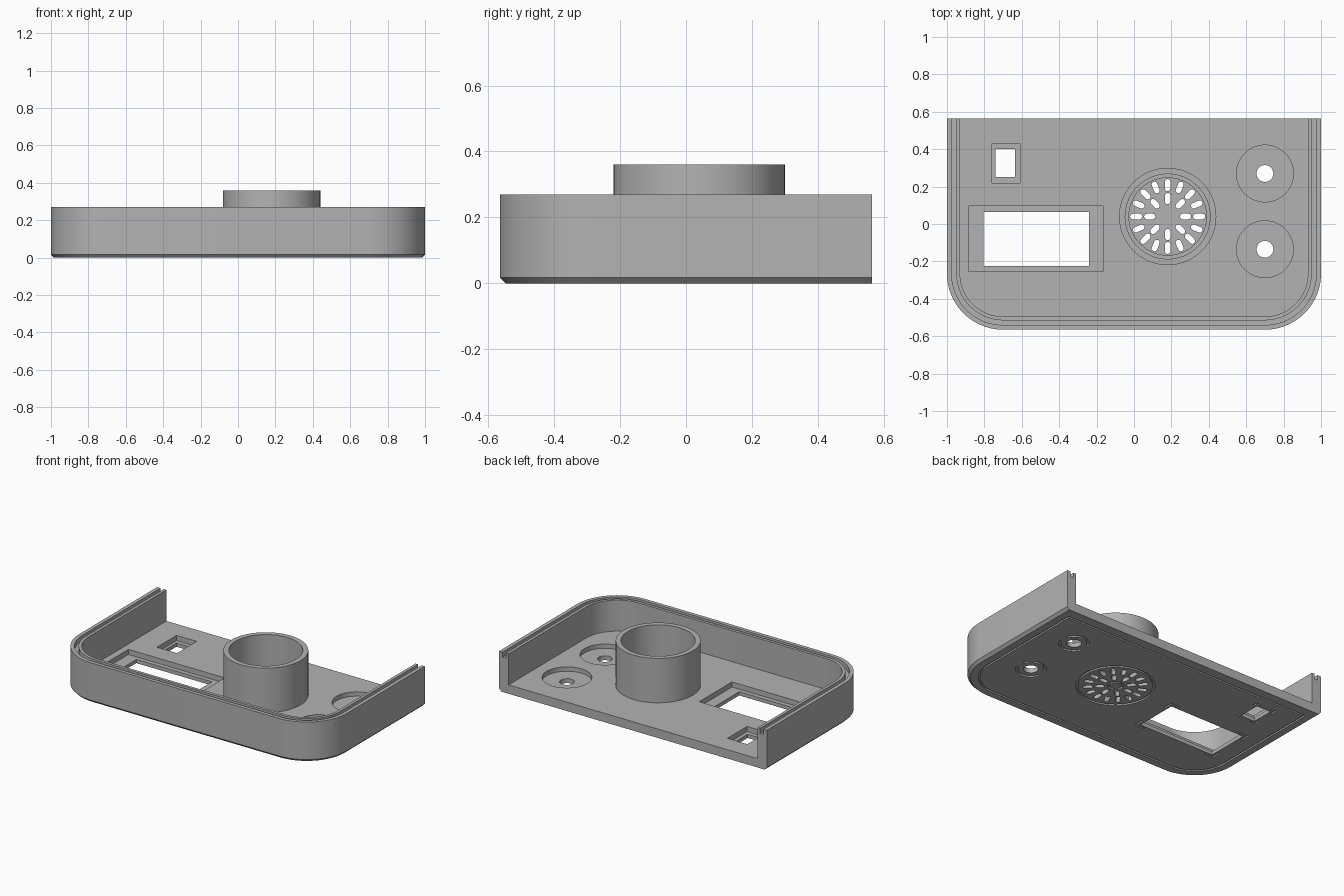
import bpy, bmesh
from math import cos, sin, pi, radians

cube = bpy.data.objects.get("Cube")
if cube:
    bpy.data.objects.remove(cube, do_unlink=True)

grey = bpy.data.materials.new("plain grey")
grey.use_nodes = True
colour = (0.45, 0.45, 0.45, 1)
grey.diffuse_color = colour
grey.node_tree.nodes["Principled BSDF"].inputs["Base Color"].default_value = colour

W, D, H, R = 1.0, 0.565, 0.27, 0.30      # half width, half depth, height, corner radius
FLOOR, CHAMFER = 0.06, 0.017
SPEAKER = (0.18, 0.04)


# ---- profiles -------------------------------------------------------------
def arc(c, r, a0, a1, n):
    return [(c[0] + r * cos(a0 + (a1 - a0) * i / n),
             c[1] + r * sin(a0 + (a1 - a0) * i / n)) for i in range(n + 1)]


def circle(c, r, n=64):
    return arc(c, r, 0, 2 * pi, n)[:-1]


def rect(x0, y0, x1, y1):
    return [(x0, y0), (x1, y0), (x1, y1), (x0, y1)]


def outline(inset, back):
    """Tray outline: square at the back, rounded at the front."""
    cx, cy, r = W - R, R - D, R - inset
    return ([(inset - W, back)] + arc((-cx, cy), r, pi, 1.5 * pi, 20)
            + arc((cx, cy), r, 1.5 * pi, 2 * pi, 20) + [(W - inset, back)])


def slot(c, r, angle, length, width):
    """Radial slot with round ends."""
    h = (length - width) / 2
    ends = [(c[0] + (r + s * h) * cos(angle), c[1] + (r + s * h) * sin(angle)) for s in (1, -1)]
    return (arc(ends[0], width / 2, angle - pi / 2, angle + pi / 2, 6)
            + arc(ends[1], width / 2, angle + pi / 2, angle + 1.5 * pi, 6))


# ---- solids ---------------------------------------------------------------
def loft(bm, layers):
    """Stack of (profile, z) layers, capped at both ends."""
    rings = [[bm.verts.new((x, y, z)) for x, y in p] for p, z in layers]
    n = len(rings[0])
    for a, b in zip(rings, rings[1:]):
        for i in range(n):
            j = (i + 1) % n
            bm.faces.new((a[i], a[j], b[j], b[i]))
    bm.faces.new(rings[0][::-1])
    bm.faces.new(rings[-1])


def prism(bm, profile, z0, z1):
    loft(bm, [(profile, z0), (profile, z1)])


def band(bm, outer, inner, z0, z1, closed=True):
    """Solid strip between two matching profiles."""
    rows = [[bm.verts.new((x, y, z)) for x, y in p]
            for p, z in ((outer, z0), (outer, z1), (inner, z1), (inner, z0))]
    n = len(outer)
    for a, b in zip(rows, rows[1:] + rows[:1]):
        for i in range(n if closed else n - 1):
            j = (i + 1) % n
            bm.faces.new((a[i], a[j], b[j], b[i]))
    if not closed:
        bm.faces.new([row[0] for row in rows])
        bm.faces.new([row[-1] for row in rows])


def make(name, bm):
    bmesh.ops.recalc_face_normals(bm, faces=bm.faces)
    mesh = bpy.data.meshes.new(name)
    bm.to_mesh(mesh)
    bm.free()
    mesh.materials.append(grey)
    ob = bpy.data.objects.new(name, mesh)
    bpy.context.collection.objects.link(ob)
    return ob


def cut(target, bm):
    cutter = make("cutter", bm)
    cutter.hide_render = True
    mod = target.modifiers.new("cut", 'BOOLEAN')
    mod.operation, mod.solver, mod.object = 'DIFFERENCE', 'EXACT', cutter
    bpy.context.view_layer.objects.active = target
    bpy.ops.object.modifier_apply(modifier=mod.name)
    bpy.data.objects.remove(cutter, do_unlink=True)


# ---- tray shell -----------------------------------------------------------
bm = bmesh.new()
loft(bm, [(outline(CHAMFER, D), 0), (outline(0, D), CHAMFER), (outline(0, D), H)])
tray = make("tray", bm)

# Cavity, open at the back
bm = bmesh.new()
prism(bm, outline(0.07, D + 0.1), FLOOR, H + 0.1)
cut(tray, bm)

# Rim groove
bm = bmesh.new()
band(bm, outline(0.025, D + 0.1), outline(0.05, D + 0.1), H - 0.035, H + 0.1, closed=False)
cut(tray, bm)

# Recesses in the floor
knobs = [(0.70, 0.27), (0.70, -0.135)]
bm = bmesh.new()
prism(bm, rect(-0.885, -0.255, -0.165, 0.095), 0.025, 0.1)
prism(bm, rect(-0.76, 0.22, -0.61, 0.43), 0.025, 0.1)
prism(bm, circle(SPEAKER, 0.207), 0.03, 0.1)
for k in knobs:
    prism(bm, circle(k, 0.152), 0.03, 0.1)
cut(tray, bm)

# Windows, knob holes and speaker slots
bm = bmesh.new()
prism(bm, rect(-0.805, -0.225, -0.24, 0.065), -0.1, 0.1)
prism(bm, rect(-0.74, 0.25, -0.635, 0.40), -0.1, 0.1)
for k in knobs:
    prism(bm, circle(k, 0.045, 32), -0.1, 0.1)
for i in range(16):
    prism(bm, slot(SPEAKER, 0.168, i * pi / 8, 0.065, 0.03), -0.1, 0.1)
for i in range(8):
    prism(bm, slot(SPEAKER, 0.096, i * pi / 4, 0.06, 0.03), -0.1, 0.1)
cut(tray, bm)

# Shallow grooves on the underside
DEPTH = 0.01
bm = bmesh.new()
band(bm, outline(0.065, D - 0.065), outline(0.077, D - 0.077), -0.1, DEPTH)
band(bm, circle(SPEAKER, 0.24), circle(SPEAKER, 0.225), -0.1, DEPTH)
band(bm, circle(SPEAKER, 0.048, 32), circle(SPEAKER, 0.036, 32), -0.1, DEPTH)
for k in knobs:
    for start in (radians(20), radians(200)):
        band(bm, arc(k, 0.095, start, start + radians(140), 20),
             arc(k, 0.08, start, start + radians(140), 20), -0.1, DEPTH, closed=False)
# Corner marks around both windows
for x0, y0, x1, y1, leg in ((-0.83, -0.25, -0.215, 0.09, 0.07), (-0.765, 0.225, -0.61, 0.425, 0.04)):
    for x, sx in ((x0, 1), (x1, -1)):
        for y, sy in ((y0, 1), (y1, -1)):
            t = 0.01
            pts = [(0, 0), (leg, 0), (leg, t), (t, t), (t, leg), (0, leg)]
            prism(bm, [(x + sx * a, y + sy * b) for a, b in pts], -0.1, DEPTH)
cut(tray, bm)

# ---- speaker tube ---------------------------------------------------------
bm = bmesh.new()
band(bm, circle(SPEAKER, 0.26), circle(SPEAKER, 0.227), FLOOR - 0.005, 0.36)
tube = make("speaker_tube", bm)

# ---- shading --------------------------------------------------------------
bpy.ops.object.select_all(action='DESELECT')
for ob in (tray, tube):
    ob.select_set(True)
bpy.context.view_layer.objects.active = tray
bpy.ops.object.shade_smooth_by_angle(angle=radians(30))
